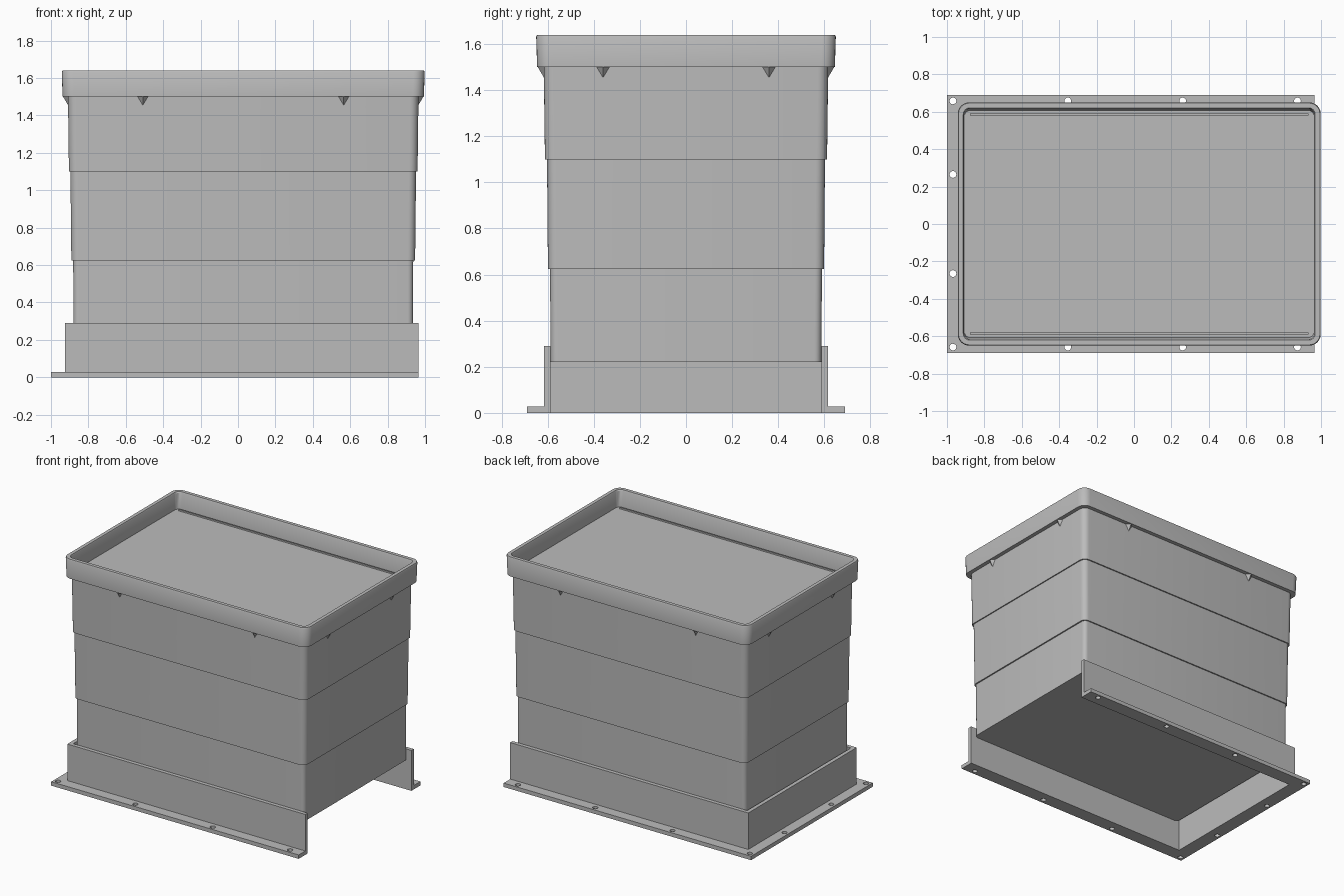
import bpy, bmesh, math
from mathutils import Vector, Matrix

cube = bpy.data.objects.get("Cube")
if cube:
    bpy.data.objects.remove(cube, do_unlink=True)

grey = bpy.data.materials.new("light grey")
grey.use_nodes = True
COLOUR = (0.5, 0.5, 0.5, 1)
grey.diffuse_color = COLOUR
grey.node_tree.nodes["Principled BSDF"].inputs["Base Color"].default_value = COLOUR

CX = 0.028  # the box sits slightly off the frame centre


def finish(name, bm, smooth=False):
    bmesh.ops.recalc_face_normals(bm, faces=bm.faces)
    mesh = bpy.data.meshes.new(name)
    bm.to_mesh(mesh)
    bm.free()
    mesh.materials.append(grey)
    obj = bpy.data.objects.new(name, mesh)
    bpy.context.collection.objects.link(obj)
    if smooth:
        bpy.ops.object.select_all(action='DESELECT')
        obj.select_set(True)
        bpy.context.view_layer.objects.active = obj
        bpy.ops.object.shade_smooth_by_angle(angle=math.radians(30))
    return obj


def ring(bm, hx, hy, r, z, steps=6):
    """Rounded rectangle of vertices."""
    verts = []
    for k, (sx, sy) in enumerate([(1, 1), (-1, 1), (-1, -1), (1, -1)]):
        for i in range(steps + 1):
            a = (k + i / steps) * math.pi / 2
            verts.append(bm.verts.new((CX + sx * (hx - r) + r * math.cos(a),
                                       sy * (hy - r) + r * math.sin(a), z)))
    return verts


def loft(name, sections):
    """Capped skin through a stack of rounded rectangles."""
    bm = bmesh.new()
    rings = [ring(bm, *s) for s in sections]
    for a, b in zip(rings, rings[1:]):
        for i in range(len(a)):
            j = (i + 1) % len(a)
            bm.faces.new((a[i], a[j], b[j], b[i]))
    bm.faces.new(rings[0])
    bm.faces.new(rings[-1])
    return finish(name, bm, True)


def u_plate(name, x0, y0, x1, y1, end, height, z=0):
    """U-shaped plate, open towards +x: outer x0, y0 and inner x1, y1."""
    bm = bmesh.new()
    outline = [(end, y0), (x0, y0), (x0, -y0), (end, -y0),
               (end, -y1), (x1, -y1), (x1, y1), (end, y1)]
    face = bm.faces.new([bm.verts.new((x, y, z)) for x, y in outline])
    ext = bmesh.ops.extrude_face_region(bm, geom=[face])
    bmesh.ops.translate(bm, vec=(0, 0, height),
                        verts=[v for v in ext["geom"] if isinstance(v, bmesh.types.BMVert)])
    return finish(name, bm)


# Stepped body with open tray rim
loft("box_body", [
    (0.908, 0.587, 0.03, 0.22), (0.909, 0.590, 0.03, 0.625),
    (0.919, 0.599, 0.04, 0.625), (0.924, 0.603, 0.04, 1.10),
    (0.932, 0.612, 0.045, 1.10), (0.937, 0.617, 0.045, 1.50),
    (0.966, 0.646, 0.06, 1.50), (0.970, 0.650, 0.06, 1.632),
    (0.966, 0.646, 0.056, 1.64), (0.941, 0.621, 0.035, 1.64),
    (0.937, 0.617, 0.035, 1.632), (0.934, 0.607, 0.03, 1.52)])

# Thin ribs along the tray floor
for side, label in ((-1, "front"), (1, "back")):
    bm = bmesh.new()
    bmesh.ops.create_cube(bm, size=1, matrix=Matrix.Translation((CX, side * 0.585, 1.52))
                          @ Matrix.Diagonal((1.81, 0.01, 0.02, 1)))
    finish(label + "_tray_rib", bm)

# Small pointed gussets beneath the rim
bm = bmesh.new()
for s in (-1, 1):
    for t in (-1, 1):
        for wall, along, out in (
                (Vector((CX + t * 0.537, s * 0.612, 0)), Vector((1, 0, 0)), Vector((0, s, 0))),
                (Vector((CX + s * 0.932, t * 0.36, 0)), Vector((0, 1, 0)), Vector((s, 0, 0)))):
            top = wall + Vector((0, 0, 1.502))
            pts = [top - along * 0.034, top + along * 0.034, top + out * 0.032,
                   wall + Vector((0, 0, 1.447))]
            v = [bm.verts.new(p) for p in pts]
            for tri in ((0, 1, 2), (0, 2, 3), (1, 2, 3), (0, 1, 3)):
                bm.faces.new([v[i] for i in tri])
finish("rim_gussets", bm)

# Angle bracket: upright wall and bolted flange
u_plate("bracket_wall", -0.925, 0.615, -0.897, 0.588, 0.965, 0.262, 0.028)
flange = u_plate("bracket_flange", -1, 0.69, -0.897, 0.588, 0.965, 0.028)

# Bolt holes through the flange
spots = [(-0.968 + i * 0.614, s * 0.658) for i in range(4) for s in (-1, 1)]
spots += [(-0.968, s * 0.265) for s in (-1, 1)]
bm = bmesh.new()
for x, y in spots:
    bmesh.ops.create_cone(bm, cap_ends=True, segments=20, radius1=0.018, radius2=0.018,
                          depth=0.2, matrix=Matrix.Translation((x, y, 0)))
cutter = finish("hole_cutter", bm)
cutter.hide_render = True
cut = flange.modifiers.new("bolt_holes", 'BOOLEAN')
cut.operation = 'DIFFERENCE'
cut.solver = 'EXACT'
cut.object = cutter
bpy.ops.object.select_all(action='DESELECT')
flange.select_set(True)
bpy.context.view_layer.objects.active = flange
bpy.ops.object.modifier_apply(modifier=cut.name)
bpy.data.objects.remove(cutter, do_unlink=True)
